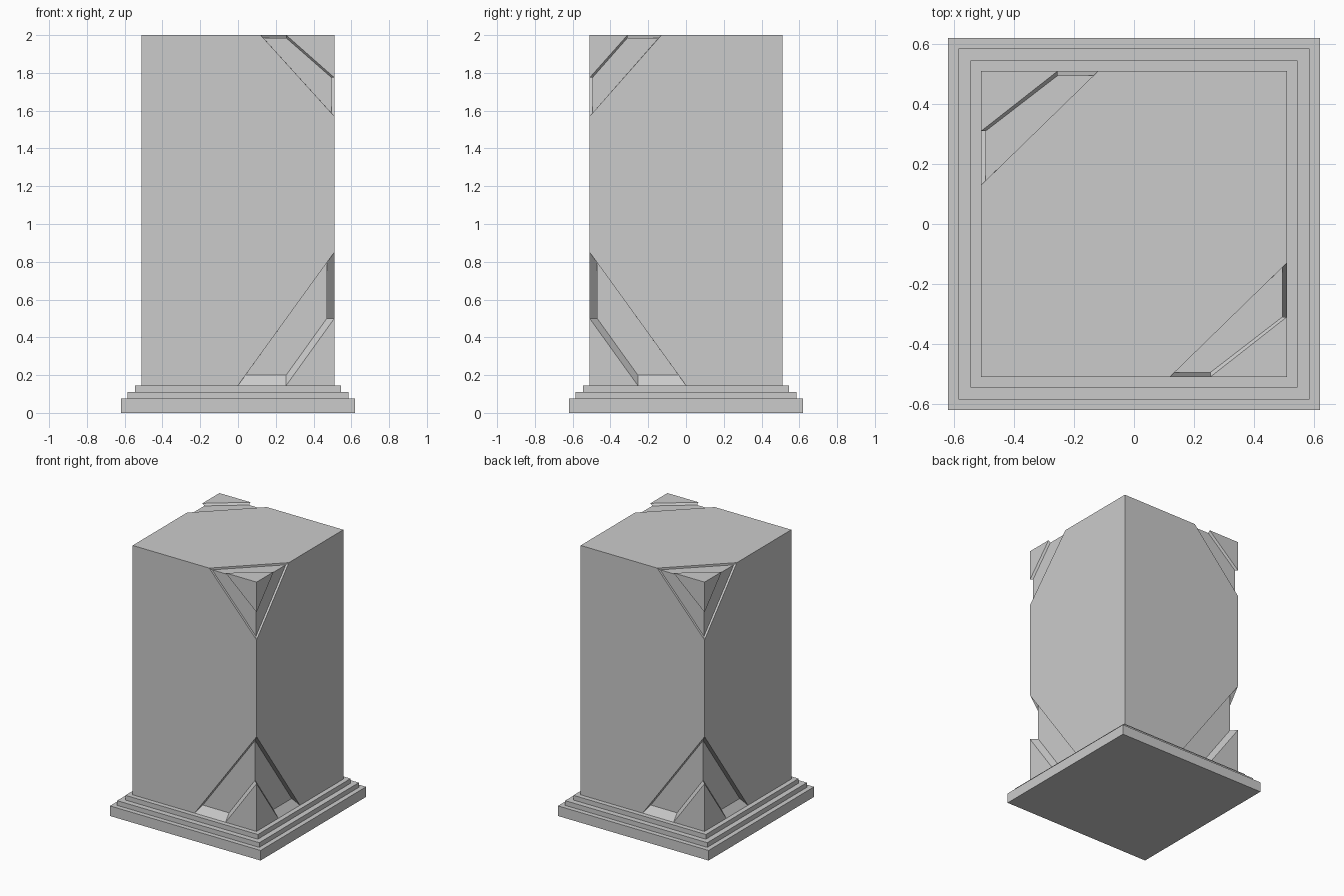
import bpy, bmesh
from mathutils import Vector

if "Cube" in bpy.data.objects:
    bpy.data.objects.remove(bpy.data.objects["Cube"])

H, B, T = 0.51, 0.145, 2.0      # pillar half width, bottom, top


def finish(bm, name):
    bmesh.ops.remove_doubles(bm, verts=bm.verts, dist=1e-4)
    bmesh.ops.recalc_face_normals(bm, faces=bm.faces)
    me = bpy.data.meshes.new(name)
    bm.to_mesh(me)
    bm.free()
    ob = bpy.data.objects.new(name, me)
    bpy.context.collection.objects.link(ob)
    return ob


def face(bm, *pts):
    bm.faces.new([bm.verts.new(p) for p in pts])


def both(bm, *pts):
    """Face plus its copy turned half way round the z axis."""
    face(bm, *pts)
    face(bm, *[(-p[0], -p[1], p[2]) for p in pts])


def corner_ring(d, x, y, zend, zside):
    """Three points around the front right corner, sunk by d."""
    k = H - d
    return [Vector((x, -k, zend)), Vector((k, -k, zside)), Vector((k, y, zend))]


# Stepped base: rings rising from the floor to the foot of the pillar
bm = bmesh.new()
steps = [(0.62, 0), (0.62, 0.075), (0.585, 0.075), (0.585, 0.11),
         (0.545, 0.11), (0.545, B), (H, B)]
rings = [[Vector((sx * r, sy * r, z)) for sx, sy in ((-1, -1), (1, -1), (1, 1), (-1, 1))]
         for r, z in steps]
face(bm, *rings[0])
for a, b in zip(rings, rings[1:]):
    for i in range(4):
        j = (i + 1) % 4
        face(bm, a[i], a[j], b[j], b[i])
finish(bm, "stepped_base")

# Groove outlines: outer edge, sunken outer, sunken inner, inner edge
low = [corner_ring(0, 0.0, 0.0, B, 0.85), corner_ring(0.04, 0.04, -0.04, 0.2, 0.795),
       corner_ring(0.04, 0.255, -0.255, 0.2, 0.5), corner_ring(0, 0.255, -0.255, B, 0.5)]
high = [corner_ring(0, 0.12, -0.13, T, 1.57), corner_ring(0.015, 0.134, -0.145, T - 0.015, 1.587),
        corner_ring(0.015, 0.255, -0.31, T - 0.015, 1.775), corner_ring(0, 0.255, -0.31, T, 1.775)]

# Pillar with grooved corners on one diagonal
bm = bmesh.new()
lo, hi = low[0], high[0]
both(bm, (-H, -H, B), lo[0], lo[1], hi[1], hi[0], (-H, -H, T))
both(bm, lo[1], lo[2], (H, H, B), (H, H, T), hi[2], hi[1])
turn = [Vector((-p.x, -p.y, p.z)) for p in hi]
face(bm, (-H, -H, T), hi[0], hi[2], (H, H, T), turn[0], turn[2])

for loops, tip, sides in ((low, Vector((H, -H, B)), 2), (high, Vector((H, -H, T)), 3)):
    for i in range(sides):
        j = (i + 1) % 3
        for a, b in zip(loops, loops[1:]):
            both(bm, a[i], a[j], b[j], b[i])
        both(bm, loops[3][i], loops[3][j], tip)
# Sloped ledges closing the lower grooves
for i in (0, 2):
    both(bm, *[ring[i] for ring in low])
finish(bm, "pillar")
